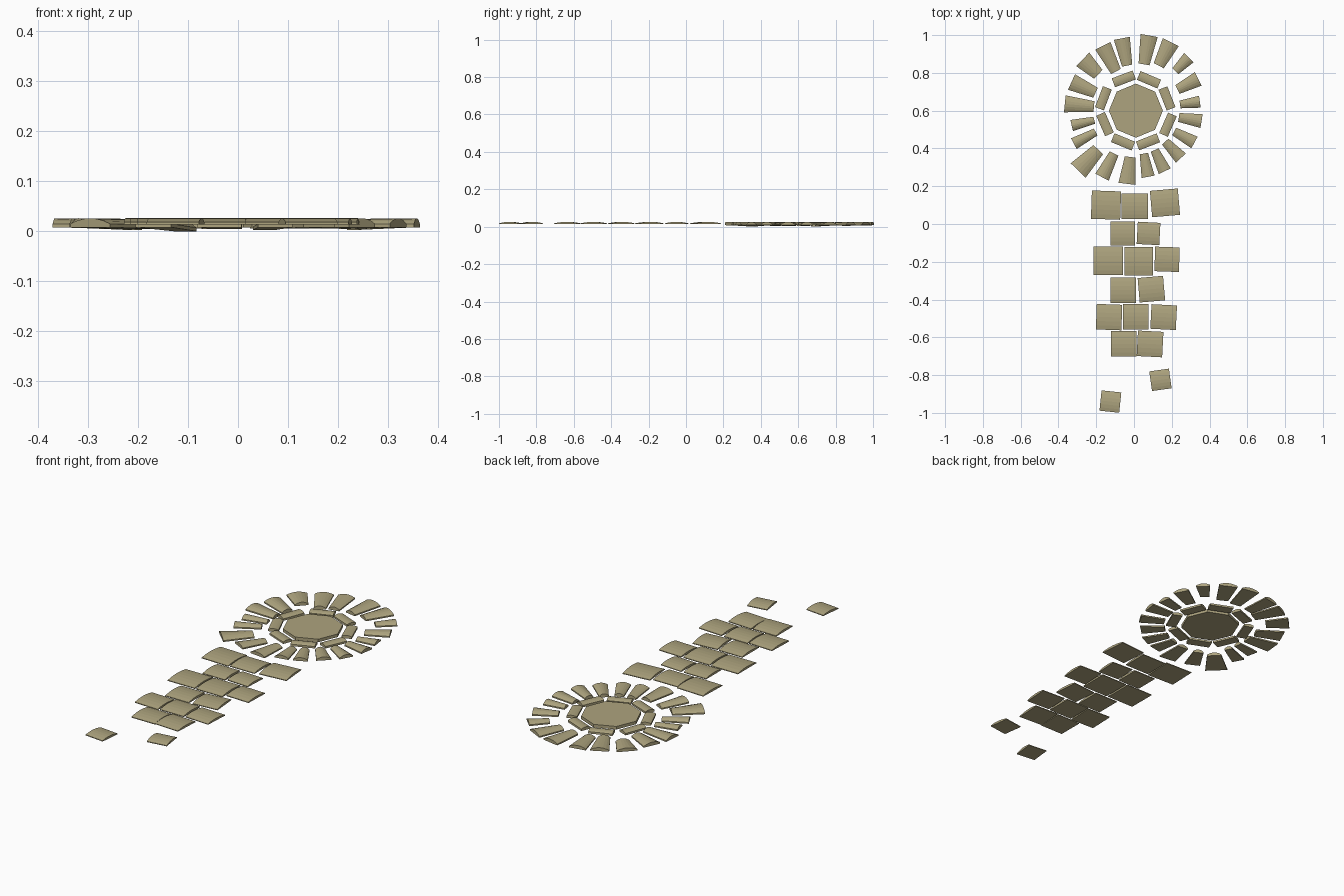
import bpy, bmesh, math, random
from mathutils import Matrix, Vector

if "Cube" in bpy.data.objects:
    bpy.data.objects.remove(bpy.data.objects["Cube"])

random.seed(4)
stone_mat = bpy.data.materials.new("sandstone")
stone_mat.diffuse_color = (0.42, 0.37, 0.21, 1)
stone_mat.use_nodes = True
stone_mat.node_tree.nodes["Principled BSDF"].inputs["Base Color"].default_value = stone_mat.diffuse_color


def finish(name, bm, matrix):
    bmesh.ops.recalc_face_normals(bm, faces=bm.faces)
    mesh = bpy.data.meshes.new(name)
    bm.to_mesh(mesh)
    bm.free()
    mesh.materials.append(stone_mat)
    ob = bpy.data.objects.new(name, mesh)
    ob.matrix_world = matrix
    bpy.context.collection.objects.link(ob)
    return ob


def arched_stone(name, w0, w1, length, z0, z1, side, rise, matrix, segs=6):
    """Stone with a ridge along local x: flat bottom, short sides, arched top."""
    bm = bmesh.new()
    rings = []
    for x, w, z in ((-length / 2, w0, z0), (length / 2, w1, z1)):
        ring = [bm.verts.new((x, -w / 2, z)), bm.verts.new((x, w / 2, z))]
        for i in range(segs + 1):
            t = 1 - 2 * i / segs
            ring.append(bm.verts.new((x, t * w / 2, z + side + rise * (1 - t * t))))
        rings.append(ring)
    a, b = rings
    n = len(a)
    for i in range(n):
        j = (i + 1) % n
        bm.faces.new((a[i], a[j], b[j], b[i]))
    bm.faces.new(a)
    bm.faces.new(b)
    return finish(name, bm, matrix)


def turned(x, y, degrees):
    return Matrix.Translation((x, y, 0)) @ Matrix.Rotation(math.radians(degrees), 4, 'Z')


CX, CY = 0.01, 0.60

# Octagonal centre slab
bm = bmesh.new()
bmesh.ops.create_cone(bm, cap_ends=True, segments=8, radius1=0.143, radius2=0.143, depth=0.016)
bmesh.ops.translate(bm, verts=bm.verts, vec=(0, 0, 0.016))
finish("centre_slab", bm, turned(CX, CY, 0))

# Inner ring of eight narrow stones, one along each octagon side
for k in range(8):
    ang = 22.5 + 45 * k + random.uniform(-2, 2)
    r = 0.18 + random.uniform(-0.004, 0.006)
    x = CX + r * math.cos(math.radians(ang))
    y = CY + r * math.sin(math.radians(ang))
    arched_stone(f"inner_ring_stone_{k + 1}", 0.05, 0.05, 0.118, 0.008, 0.008,
                 0.010, 0.006, turned(x, y, ang + 90))

# Outer ring of wedges: angle, inner radius, outer radius, outer width
wedges = [
    (80, .249, .404, .092), (63, .267, .407, .094), (45, .296, .397, .07), (27, .247, .37, .08),
    (8, .236, .342, .064), (-9, .23, .352, .074), (-28.5, .231, .353, .07), (-46.5, .226, .346, .072),
    (-64.5, .231, .355, .07), (-79.5, .231, .356, .07), (-97, .247, .39, .09), (-117, .255, .395, .08),
    (-134, .287, .44, .11), (-152, .241, .372, .064), (-167, .226, .349, .06), (174.5, .223, .378, .09),
    (156, .234, .373, .09), (136, .277, .391, .10), (117, .233, .385, .09), (101, .243, .39, .086)]
for k, (ang, r0, r1, w) in enumerate(wedges):
    r = (r0 + r1) / 2
    x = CX + r * math.cos(math.radians(ang))
    y = CY + r * math.sin(math.radians(ang))
    low = 0.0 if k == 11 else random.uniform(0.002, 0.006)
    arched_stone(f"outer_wedge_{k + 1}", w * 0.64, w, r1 - r0, low, 0.008,
                 0.007, 0.011, turned(x, y, ang))

# Path pavers: x, y, width, depth, turn
pavers = [
    (-.148, .10, .155, .15, -2), (.005, .095, .14, .135, 0), (.164, .112, .148, .14, 5),
    (-.06, -.05, .128, .125, 0), (.077, -.05, .12, .118, -3),
    (-.137, -.195, .155, .15, 0), (.025, -.197, .15, .15, 0), (.175, -.187, .13, .13, -2),
    (-.058, -.35, .135, .135, 0), (.092, -.345, .135, .13, 5),
    (-.132, -.493, .135, .135, -2), (.01, -.49, .135, .135, 0), (.157, -.493, .135, .13, -3),
    (-.053, -.635, .135, .135, 0), (.085, -.635, .135, .135, -3),
    (.14, -.825, .105, .105, 8), (-.125, -.94, .105, .108, -6)]
for k, (x, y, w, d, turn) in enumerate(pavers):
    arched_stone(f"path_paver_{k + 1}", d, d, w, 0.014, 0.014, 0.004, 0.008, turned(x, y, turn))
